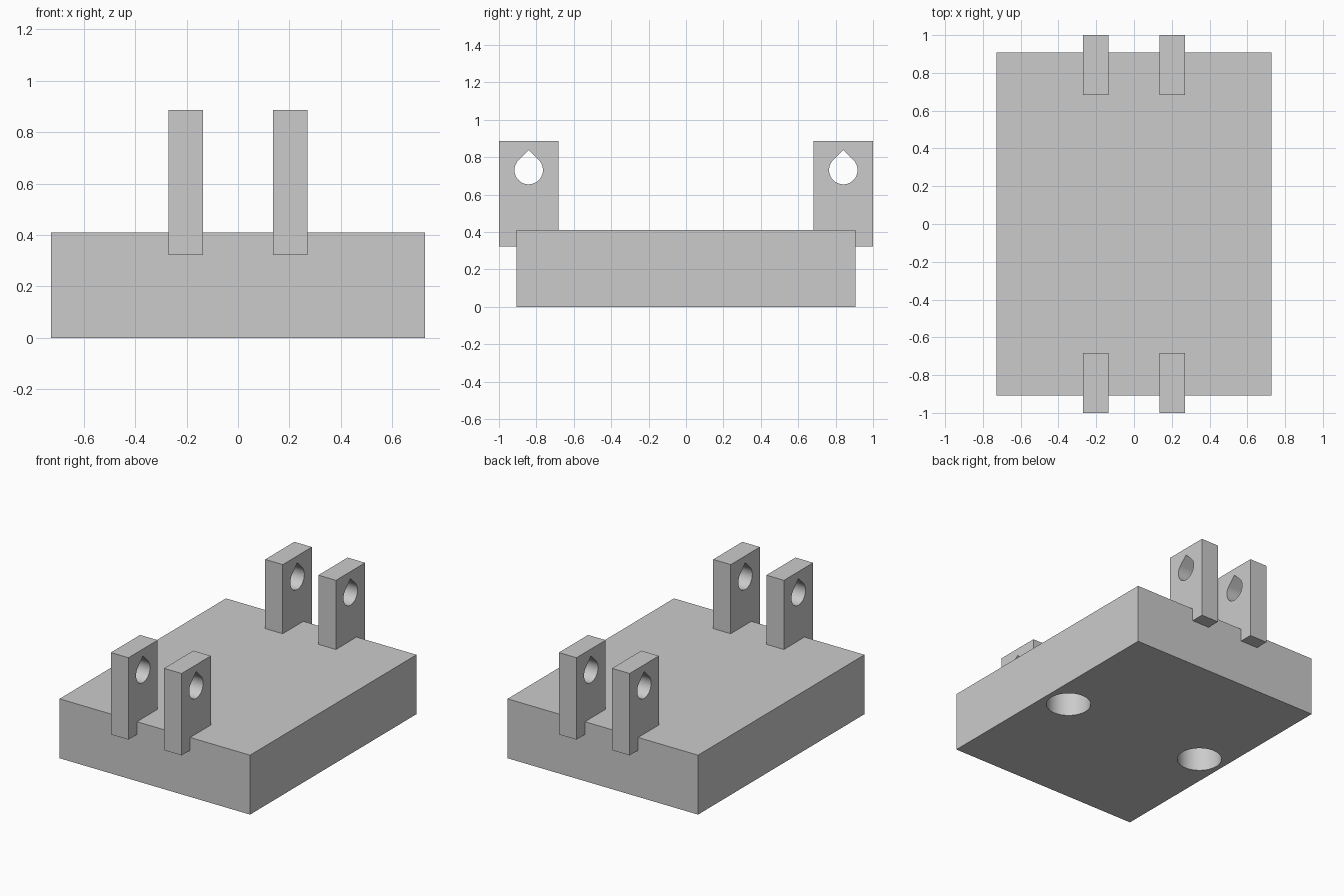
import bpy
import bmesh
from math import cos, sin, radians
from mathutils import Matrix, Vector

cube = bpy.data.objects.get("Cube")
if cube:
    bpy.data.objects.remove(cube, do_unlink=True)

BASE = Vector((1.454, 1.814, 0.41))
LUG_X, LUG_Y = 0.203, 0.841
LUG = Vector((0.134, 0.318, 0.565))
LUG_BOTTOM = 0.322
PIN_Z, PIN_R = 0.731, 0.076
POCKET_X, POCKET_R, POCKET_DEPTH = 0.548, 0.142, 0.3

grey = bpy.data.materials.new("plain grey")
grey.use_nodes = True
colour = (0.6, 0.6, 0.6, 1)
grey.diffuse_color = colour
grey.node_tree.nodes["Principled BSDF"].inputs["Base Color"].default_value = colour


def make_object(name, bm):
    bmesh.ops.recalc_face_normals(bm, faces=bm.faces)
    mesh = bpy.data.meshes.new(name)
    bm.to_mesh(mesh)
    bm.free()
    mesh.materials.append(grey)
    obj = bpy.data.objects.new(name, mesh)
    bpy.context.collection.objects.link(obj)
    return obj


def box(name, centre, size):
    bm = bmesh.new()
    bmesh.ops.create_cube(bm, size=1, matrix=Matrix.Translation(centre) @ Matrix.Diagonal(size).to_4x4())
    return make_object(name, bm)


def prism(name, outline, along):
    bm = bmesh.new()
    face = bm.faces.new([bm.verts.new(p) for p in outline])
    result = bmesh.ops.extrude_face_region(bm, geom=[face])
    verts = [v for v in result["geom"] if isinstance(v, bmesh.types.BMVert)]
    bmesh.ops.translate(bm, verts=verts, vec=along)
    return make_object(name, bm)


def cut(obj, cutter):
    mod = obj.modifiers.new("hole", "BOOLEAN")
    mod.operation = "DIFFERENCE"
    mod.solver = "EXACT"
    mod.object = cutter
    bpy.context.view_layer.objects.active = obj
    bpy.ops.object.modifier_apply(modifier=mod.name)
    bpy.data.objects.remove(cutter, do_unlink=True)


def smooth(obj):
    bpy.ops.object.select_all(action="DESELECT")
    obj.select_set(True)
    bpy.context.view_layer.objects.active = obj
    bpy.ops.object.shade_smooth_by_angle(angle=radians(30))


# Base block with two round blind pockets underneath
base = box("base_block", Vector((0, 0, BASE.z / 2)), BASE)
for side in (-1, 1):
    circle = [(side * POCKET_X + POCKET_R * cos(radians(a)), POCKET_R * sin(radians(a)), -0.1)
              for a in range(0, 360, 6)]
    cut(base, prism("pocket_cutter", circle, Vector((0, 0, POCKET_DEPTH + 0.1))))
smooth(base)

# Four hinge lugs with teardrop pin holes, overhanging the front and back
for end, end_name in ((-1, "front"), (1, "back")):
    for side, side_name in ((-1, "right"), (1, "left")):
        x, y = side * LUG_X, end * LUG_Y
        lug = box(f"{end_name}_{side_name}_lug", Vector((x, y, LUG_BOTTOM + LUG.z / 2)), LUG)
        # Round lower arc closed by a point on top
        drop = [(x - 0.2, y + PIN_R * cos(radians(a)), PIN_Z + PIN_R * sin(radians(a)))
                for a in range(135, 406, 6)]
        drop.append((x - 0.2, y, PIN_Z + PIN_R * 2 ** 0.5))
        cut(lug, prism("pin_hole_cutter", drop, Vector((0.4, 0, 0))))
        smooth(lug)
